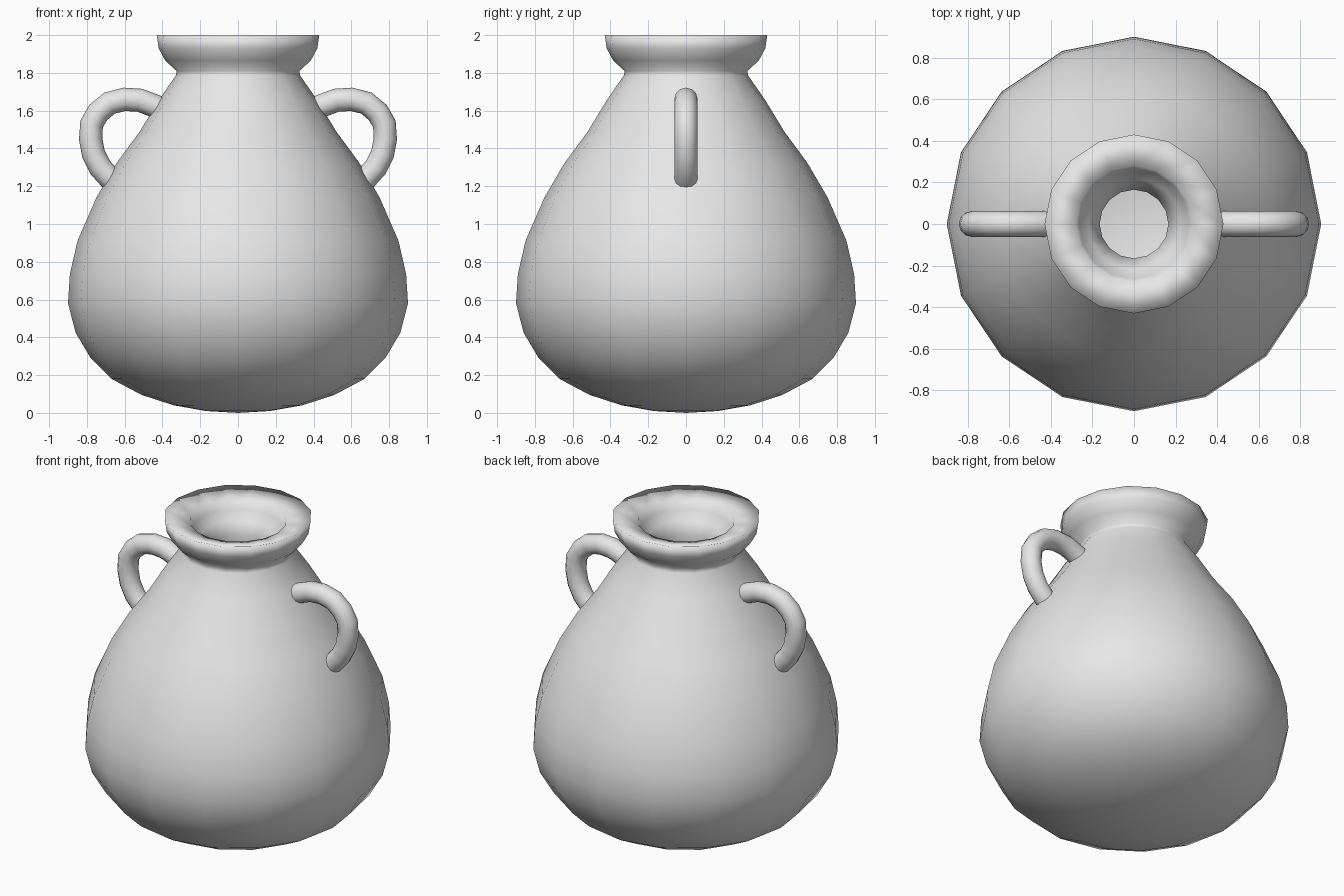
import bpy
import bmesh
from math import cos, sin, tau

cube = bpy.data.objects.get("Cube")
if cube:
    bpy.data.objects.remove(cube, do_unlink=True)

# Single plain clay colour
clay = bpy.data.materials.new("plain_grey_clay")
clay.use_nodes = True
grey = (0.8, 0.8, 0.8, 1)
clay.diffuse_color = grey
clay.node_tree.nodes["Principled BSDF"].inputs["Base Color"].default_value = grey

SIDES = 16


def lathe(name, profile):
    """Revolve a radius/height profile around z; both ends lie on the axis."""
    bm = bmesh.new()
    rings = []
    for radius, height in profile:
        if radius == 0:
            rings.append([bm.verts.new((0, 0, height))] * SIDES)
        else:
            rings.append([
                bm.verts.new((radius * cos(tau * i / SIDES),
                              radius * sin(tau * i / SIDES), height))
                for i in range(SIDES)
            ])
    for lower, upper in zip(rings, rings[1:]):
        for i in range(SIDES):
            j = (i + 1) % SIDES
            corners = [lower[i], lower[j], upper[j], upper[i]]
            bm.faces.new(list(dict.fromkeys(corners)))
    bmesh.ops.recalc_face_normals(bm, faces=bm.faces)
    for face in bm.faces:
        face.smooth = True
    mesh = bpy.data.meshes.new(name)
    bm.to_mesh(mesh)
    bm.free()
    mesh.materials.append(clay)
    obj = bpy.data.objects.new(name, mesh)
    bpy.context.collection.objects.link(obj)
    return obj


def tube(name, path, radius, side):
    """Sweep a round section along a path in the xz plane, on one side."""
    curve = bpy.data.curves.new(name, "CURVE")
    curve.dimensions = "3D"
    curve.bevel_depth = radius
    curve.bevel_resolution = 4
    curve.use_fill_caps = True
    spline = curve.splines.new("POLY")
    spline.points.add(len(path) - 1)
    for point, (x, z) in zip(spline.points, path):
        point.co = (side * x, 0, z, 1)
    spline.use_smooth = True
    curve.materials.append(clay)
    obj = bpy.data.objects.new(name, curve)
    bpy.context.collection.objects.link(obj)
    bpy.ops.object.select_all(action="DESELECT")
    obj.select_set(True)
    bpy.context.view_layer.objects.active = obj
    bpy.ops.object.convert(target="MESH")
    return obj


# Pot wall: outside from the base up to the lip, then down the hollow inside
outside = [(0, 0), (.17, .01), (.34, .04), (.51, .095), (.67, .18), (.78, .29),
           (.86, .425), (.9, .58), (.89, .735), (.85, .91), (.75, 1.14),
           (.645, 1.32), (.52, 1.49), (.42, 1.655), (.33, 1.785)]
lip = [(.325, 1.81), (.385, 1.865), (.42, 1.93), (.43, 2), (.28, 1.965)]
inside = [(.265, 1.92), (.22, 1.87), (.165, 1.8), (.26, 1.6), (.4, 1.38),
          (.53, 1.22), (.66, 1), (.745, .72), (.74, .58), (.65, .38),
          (.48, .25), (.2, .16), (0, .155)]
lathe("pot_body", outside + lip + inside)

# Pair of looped handles, mirrored across x
handle_path = [(.39, 1.595), (.44, 1.625), (.52, 1.655), (.6, 1.66), (.68, 1.64),
               (.74, 1.59), (.775, 1.53), (.78, 1.45), (.765, 1.37),
               (.73, 1.3), (.68, 1.245), (.63, 1.205)]
for label, side in (("left", 1), ("right", -1)):
    tube(label + "_handle", handle_path, .062, side)
